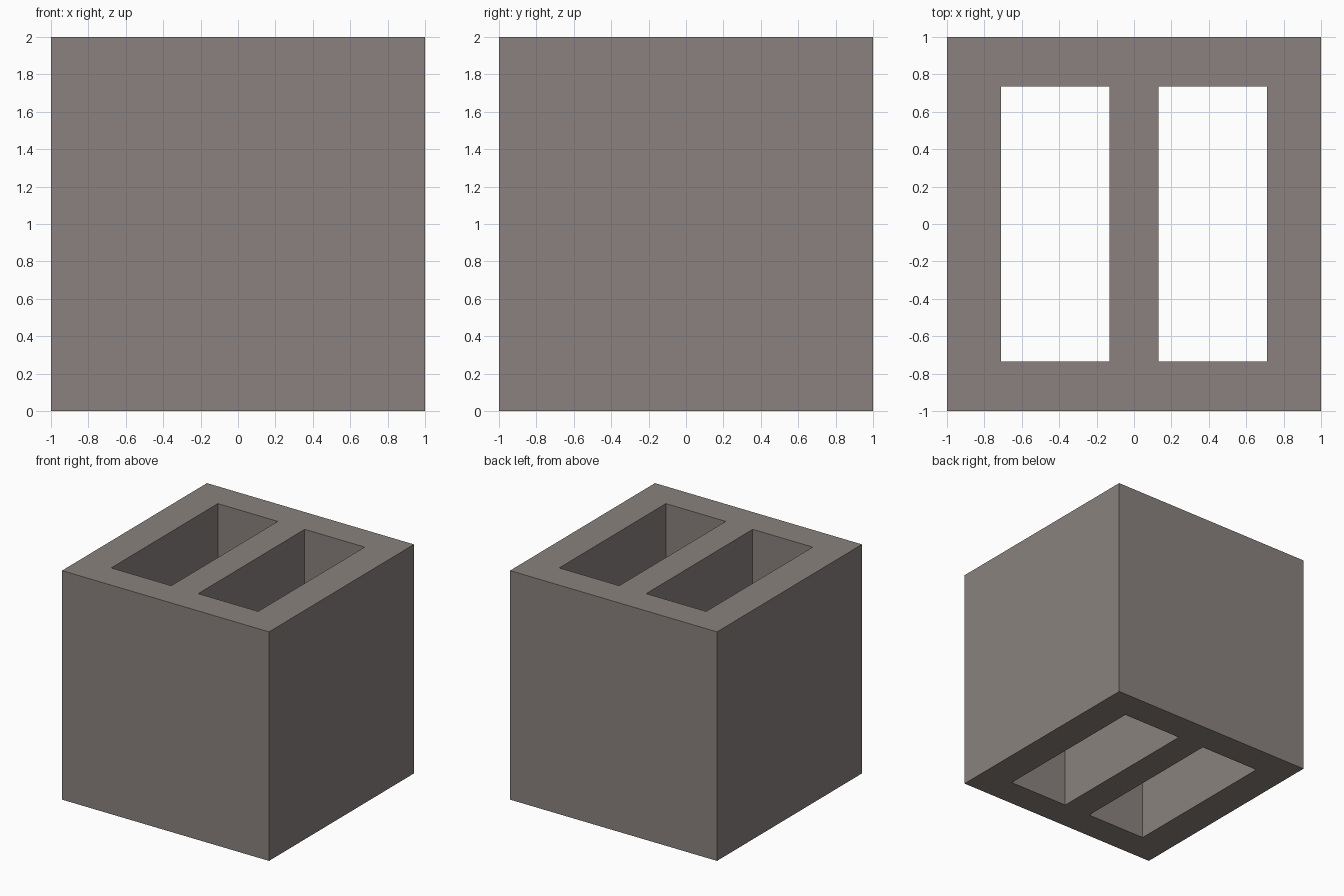
import bpy, bmesh, math

if "Cube" in bpy.data.objects:
    bpy.data.objects.remove(bpy.data.objects["Cube"])

HEIGHT = 2.0
XS = [-1.0, -0.71, -0.13, 0.13, 0.71, 1.0]   # outer walls, hollows, centre web
YS = [-1.0, -0.735, 0.735, 1.0]
HOLLOWS = {(1, 1), (3, 1)}                   # grid cells left open

# Block plan: a grid of cells with the two hollows omitted
bm = bmesh.new()
grid = [[bm.verts.new((x, y, 0)) for y in YS] for x in XS]
for i in range(len(XS) - 1):
    for j in range(len(YS) - 1):
        if (i, j) not in HOLLOWS:
            bm.faces.new((grid[i][j], grid[i + 1][j], grid[i + 1][j + 1], grid[i][j + 1]))

# Extrude the plan to full height, so the hollows run right through
plan = bm.faces[:]
top = bmesh.ops.extrude_face_region(bm, geom=plan, use_keep_orig=True)["geom"]
bmesh.ops.translate(bm, vec=(0, 0, HEIGHT),
                    verts=[g for g in top if isinstance(g, bmesh.types.BMVert)])
bmesh.ops.recalc_face_normals(bm, faces=bm.faces[:])

# Merge the flat side strips into single faces
sides = [e for e in bm.edges if len(e.link_faces) == 2
         and abs(e.verts[0].co.z - e.verts[1].co.z) > 1
         and e.calc_face_angle(0) < math.radians(1)]
bmesh.ops.dissolve_edges(bm, edges=sides, use_verts=False)

mesh = bpy.data.meshes.new("hollow_block")
bm.to_mesh(mesh)
bm.free()

# Concrete colour
concrete = bpy.data.materials.new("warm grey concrete")
concrete.diffuse_color = (0.254, 0.222, 0.21, 1)
concrete.use_nodes = True
concrete.node_tree.nodes["Principled BSDF"].inputs["Base Color"].default_value = concrete.diffuse_color
mesh.materials.append(concrete)

block = bpy.data.objects.new("hollow_block", mesh)
bpy.context.collection.objects.link(block)
